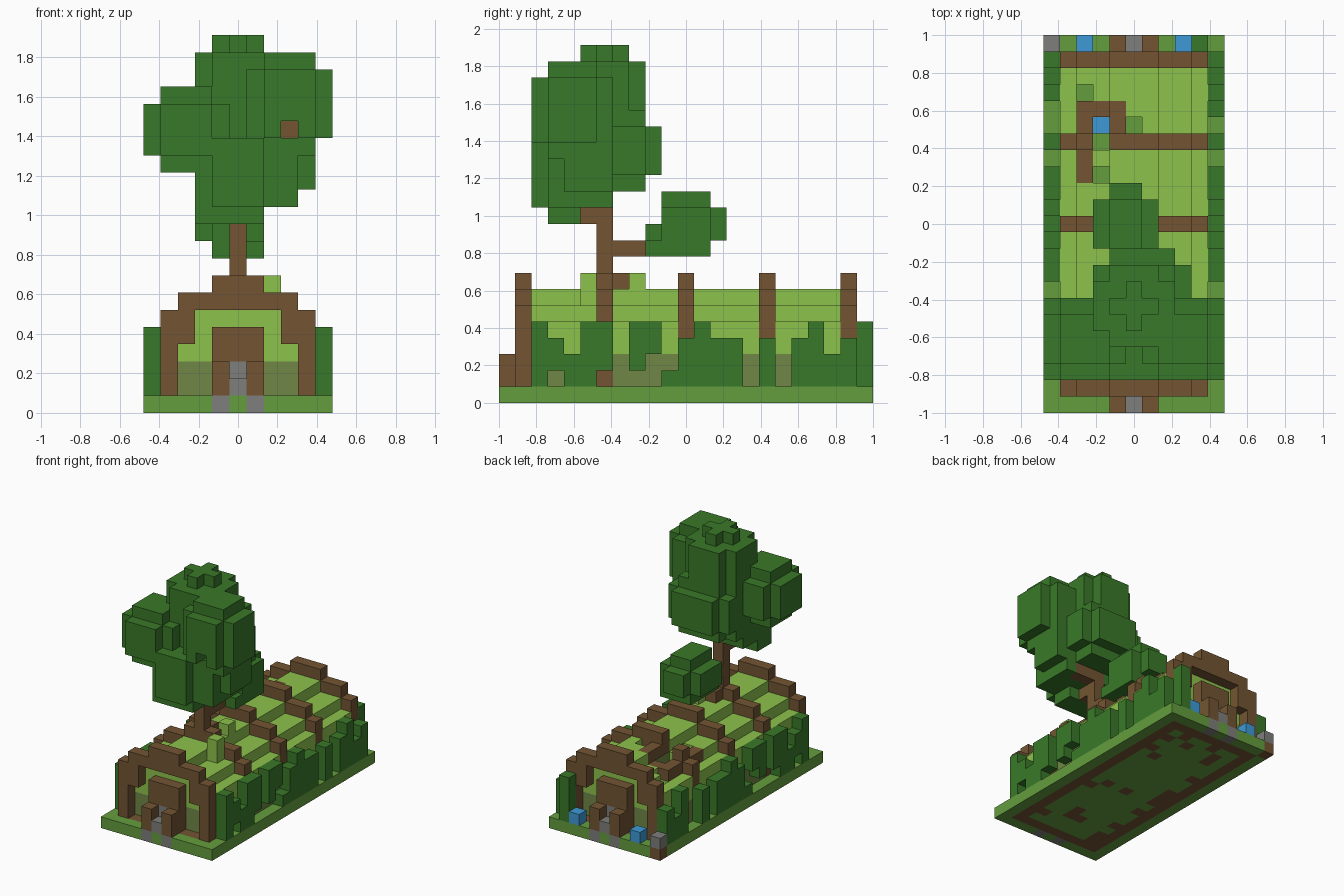
import bpy, bmesh, random

cube = bpy.data.objects.get("Cube")
if cube:
    bpy.data.objects.remove(cube, do_unlink=True)

NX, NY = 11, 23
V = 2 / NY
random.seed(4)


def material(name, r, g, b):
    lin = [((c / 255 + 0.055) / 1.055) ** 2.4 for c in (r, g, b)] + [1]
    m = bpy.data.materials.new(name)
    m.use_nodes = True
    m.diffuse_color = lin
    m.node_tree.nodes["Principled BSDF"].inputs["Base Color"].default_value = lin
    return m


MATS = {
    "moss": material("moss green", 101, 158, 62),
    "lime": material("light green", 141, 194, 76),
    "leaf": material("leaf green", 57, 121, 41),
    "wood": material("brown wood", 115, 85, 50),
    "stone": material("grey stone", 126, 126, 124),
    "water": material("blue", 62, 154, 214),
    "wall": material("olive wall", 112, 135, 70),
}

grid = {}  # cell -> (part, colour)


def put(part, colour, i, j, k):
    grid[i, j, k] = (part, colour)


def box(part, colour, xs, ys, zs):
    """Fill an inclusive block of cells."""
    for i in range(xs[0], xs[1] + 1):
        for j in range(ys[0], ys[1] + 1):
            for k in range(zs[0], zs[1] + 1):
                put(part, colour, i, j, k)


def blob(part, colour, xs, ys, zs):
    """Block of cells with its edges knocked off."""
    for i in range(xs[0], xs[1] + 1):
        for j in range(ys[0], ys[1] + 1):
            for k in range(zs[0], zs[1] + 1):
                if (i in xs) + (j in ys) + (k in zs) < 2:
                    put(part, colour, i, j, k)


def roof_top(i):
    """Highest roof cell of the vaulted house at column i."""
    d = abs(i - 5)
    return 6 if d < 2 else 5 if d < 4 else 4


# Ground slab with the brown house footprint
box("ground", "moss", (0, 10), (0, 22), (0, 0))
for i in range(1, 10):
    for j in range(1, 22):
        edge = i in (1, 9) or j in (1, 21)
        near = i in (2, 8) or j in (2, 20)
        if edge or (near and random.random() < 0.25) or random.random() < 0.05:
            put("ground", "wood", i, j, 0)
put("ground", "wood", 0, 22, 0)

# House shell: end walls, side walls and vaulted roof
for j in range(2, 21):
    for i in range(1, 10):
        top = roof_top(i)
        inner = roof_top(i + (1 if i > 5 else -1)) if 1 < i < 9 else 0
        low = 1 if j in (2, 20) or i in (1, 9) else min(top, inner + 1)
        for k in range(low, top + 1):
            put("house_shell", "wall" if k < 3 else "lime", i, j, k)

# Wooden ribs, one cell prouder than the roof
for j in (1, 6, 11, 16, 21):
    for i in range(1, 10):
        top = roof_top(i) + 1
        low = 1 if i in (1, 9) else 4 if i in (2, 8) else 6
        for k in range(low, top + 1):
            put("ribs", "wood", i, j, k)

# Doorways at both ends
for j, out in ((1, 0), (21, 22)):
    box("door_frames", "wood", (4, 6), (j, j), (1, 4))
    box("doors", "stone", (5, 5), (j, j), (1, 2))
    put("doorsteps", "stone", 5, out, 1)
    for i in (4, 6):
        box("door_posts", "wood", (i, i), (out, out), (1, 2))
        put("doorsteps", "stone", i, out, 0)

# Roof opening with wooden edging and a pool inside
for i, j in ((3, 14), (3, 16), (3, 17), (2, 19), (5, 17)):
    for k in range(1, 9):
        grid.pop((i, j, k), None)
for i, j in ((2, 18), (3, 18), (4, 18), (2, 17), (4, 17), (2, 15), (2, 14)):
    put("roof_edging", "wood", i, j, roof_top(i))
put("pool", "water", 3, 17, 1)

# Plants growing on the roof
box("roof_plants", "lime", (7, 7), (5, 5), (6, 7))
put("roof_plants", "lime", 6, 8, 7)

# Hedges along both long sides
tops = "432440441343303034234"
lifted = {3: 2, 6: 2, 8: 2, 9: 3}
for j, t in enumerate(tops, 2):
    if t == "0":
        continue
    zs = (lifted.get(j, 1), int(t))
    x = 10 if j < 22 else 9
    box("left_hedge", "leaf", (x, x), (j, j), zs)
    if j not in (18, 22):
        box("right_hedge", "leaf", (0, 0), (j, j), zs)

# Back yard blocks
for i in (2, 8):
    put("water_barrels", "water", i, 22, 1)
put("corner_stone", "stone", 0, 22, 1)

# Tree crown: round core with a stepped cap
box("tree_crown", "leaf", (3, 7), (5, 7), (13, 20))
box("tree_crown", "leaf", (4, 6), (4, 8), (13, 20))
box("tree_crown", "leaf", (4, 6), (6, 6), (21, 21))
box("tree_crown", "leaf", (5, 5), (5, 7), (21, 21))

# Side lobes, back lobe and front clump
blob("tree_crown", "leaf", (6, 10), (2, 6), (15, 20))
blob("tree_crown", "leaf", (0, 4), (2, 6), (14, 18))
blob("tree_crown", "leaf", (3, 8), (5, 9), (13, 17))
box("tree_crown", "leaf", (4, 6), (2, 5), (12, 15))
box("tree_crown", "leaf", (3, 7), (3, 6), (12, 15))
box("tree_crown", "leaf", (7, 9), (4, 6), (13, 15))
box("tree_crown", "leaf", (8, 8), (3, 6), (12, 14))
box("tree_crown", "leaf", (3, 6), (3, 4), (11, 11))

# Notch in the front that uncovers a branch
for j in (2, 3):
    grid.pop((8, j, 16), None)

# Trunk and branches
box("trunk", "wood", (5, 5), (6, 6), (7, 13))
put("trunk", "wood", 5, 7, 7)
box("branches", "wood", (5, 5), (5, 5), (11, 12))
box("branches", "wood", (6, 7), (6, 6), (12, 12))
put("branches", "wood", 8, 4, 16)
box("branches", "wood", (5, 5), (7, 9), (9, 9))

# Small leaf clump on the back branch
box("small_clump", "leaf", (3, 6), (10, 12), (10, 11))
box("small_clump", "leaf", (4, 5), (13, 13), (10, 11))
box("small_clump", "leaf", (4, 5), (9, 9), (10, 10))
box("small_clump", "leaf", (4, 6), (9, 12), (9, 9))
box("small_clump", "leaf", (4, 5), (10, 12), (12, 12))


def build(part):
    """Make one mesh from the exposed cell faces of a part."""
    bm = bmesh.new()
    cells = {c: v[1] for c, v in grid.items() if v[0] == part}
    colours = sorted(set(cells.values()))
    for c, colour in cells.items():
        for axis in range(3):
            for side in (0, 1):
                n = list(c)
                n[axis] += 2 * side - 1
                if tuple(n) in grid:
                    continue
                u, w = (axis + 1) % 3, (axis + 2) % 3
                corners = []
                for a, b in ((0, 0), (1, 0), (1, 1), (0, 1)):
                    p = list(c)
                    p[axis] += side
                    p[u] += a
                    p[w] += b
                    corners.append(bm.verts.new(
                        ((p[0] - NX / 2) * V, (p[1] - NY / 2) * V, p[2] * V)))
                face = bm.faces.new(corners if side else corners[::-1])
                face.material_index = colours.index(colour)
    bmesh.ops.remove_doubles(bm, verts=bm.verts, dist=V / 100)
    mesh = bpy.data.meshes.new(part)
    bm.to_mesh(mesh)
    bm.free()
    for colour in colours:
        mesh.materials.append(MATS[colour])
    bpy.context.collection.objects.link(bpy.data.objects.new(part, mesh))


for part in sorted({v[0] for v in grid.values()}):
    build(part)
